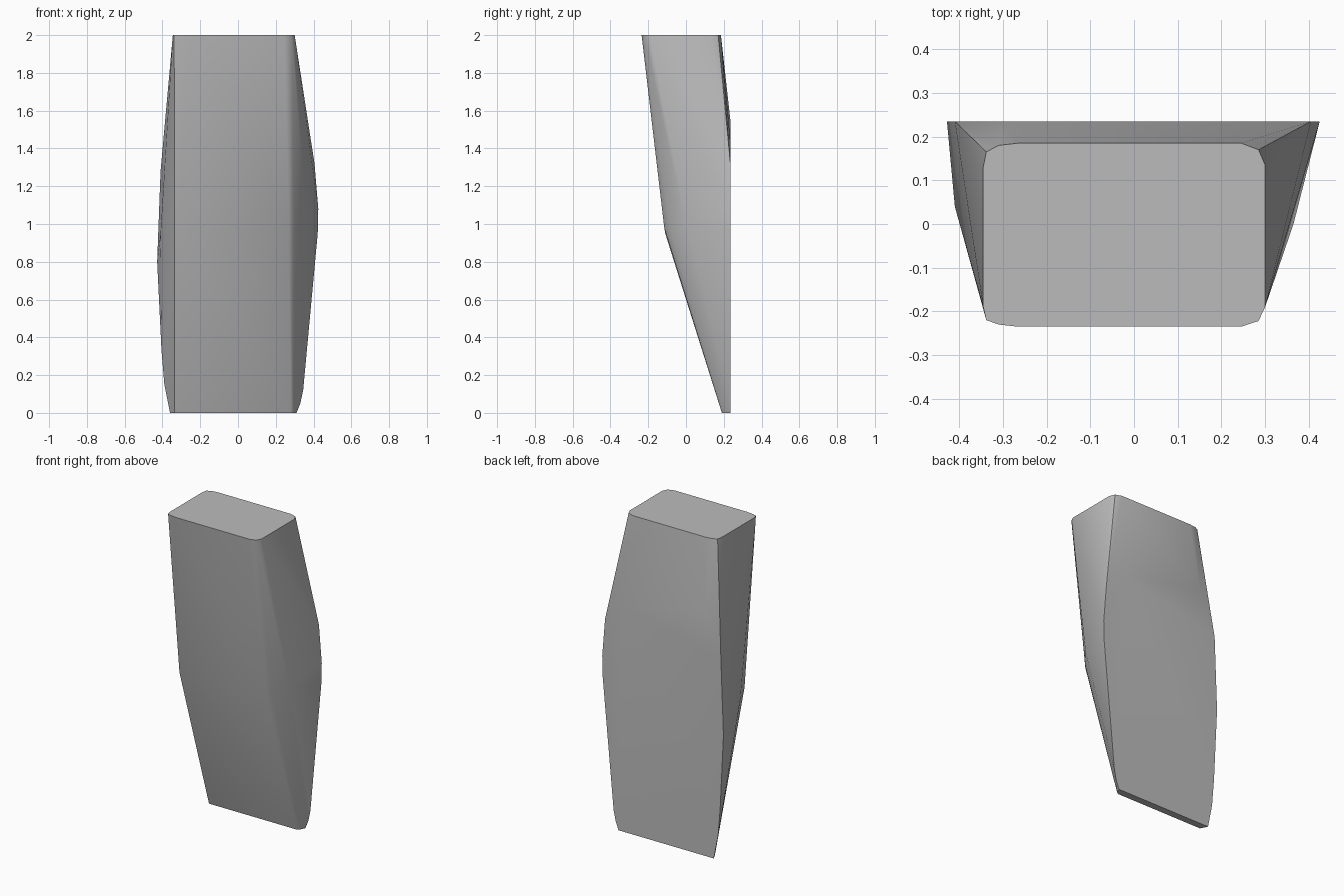
import bpy, bmesh, math

if "Cube" in bpy.data.objects:
    bpy.data.objects.remove(bpy.data.objects["Cube"])

# Single plain material
grey = bpy.data.materials.new("stone grey")
grey.use_nodes = True
colour = (0.5, 0.5, 0.5, 1)
grey.diffuse_color = colour
grey.node_tree.nodes["Principled BSDF"].inputs["Base Color"].default_value = colour

BACK = 0.235

# Flat top: rectangle with clipped corners
top = [(-0.345, -0.19), (-0.338, -0.22), (-0.31, -0.23), (-0.265, -0.235),
       (0.245, -0.235), (0.285, -0.222), (0.30, -0.19), (0.30, 0.135),
       (0.285, 0.17), (0.245, 0.185), (-0.265, 0.185), (-0.31, 0.18),
       (-0.338, 0.165), (-0.345, 0.13)]
# Flat back outline (x, z)
back = [(-0.36, 0), (-0.39, 0.15), (-0.405, 0.33), (-0.428, 0.8), (-0.41, 1.28),
        (-0.30, 1.55), (0.27, 1.44), (0.405, 1.32), (0.425, 1.08), (0.422, 0.95),
        (0.36, 0.28), (0.345, 0.12), (0.33, 0.05), (0.31, 0)]
# Front ridge, side bulges and bottom front edge
front = [(-0.335, -0.11, 0.95), (0.27, -0.115, 0.98), (0.295, -0.085, 0.97),
         (-0.41, 0.04, 0.95), (0.365, 0.0, 1.0),
         (-0.337, 0.19, 0), (0.28, 0.19, 0), (0.295, 0.2, 0)]

points = [(x, y, 2) for x, y in top] + [(x, BACK, z) for x, z in back] + front

# Faceted block wrapped around the outlines
bm = bmesh.new()
for p in points:
    bm.verts.new(p)
hull = bmesh.ops.convex_hull(bm, input=bm.verts[:])
bmesh.ops.delete(bm, geom=[v for v in bm.verts if not v.link_faces], context='VERTS')
bmesh.ops.dissolve_limit(bm, angle_limit=math.radians(0.5),
                         verts=bm.verts[:], edges=bm.edges[:])
bmesh.ops.recalc_face_normals(bm, faces=bm.faces[:])
mesh = bpy.data.meshes.new("faceted_block")
bm.to_mesh(mesh)
bm.free()
mesh.materials.append(grey)

block = bpy.data.objects.new("faceted_block", mesh)
bpy.context.collection.objects.link(block)
bpy.context.view_layer.objects.active = block
block.select_set(True)
bpy.ops.object.shade_smooth_by_angle(angle=math.radians(35))
